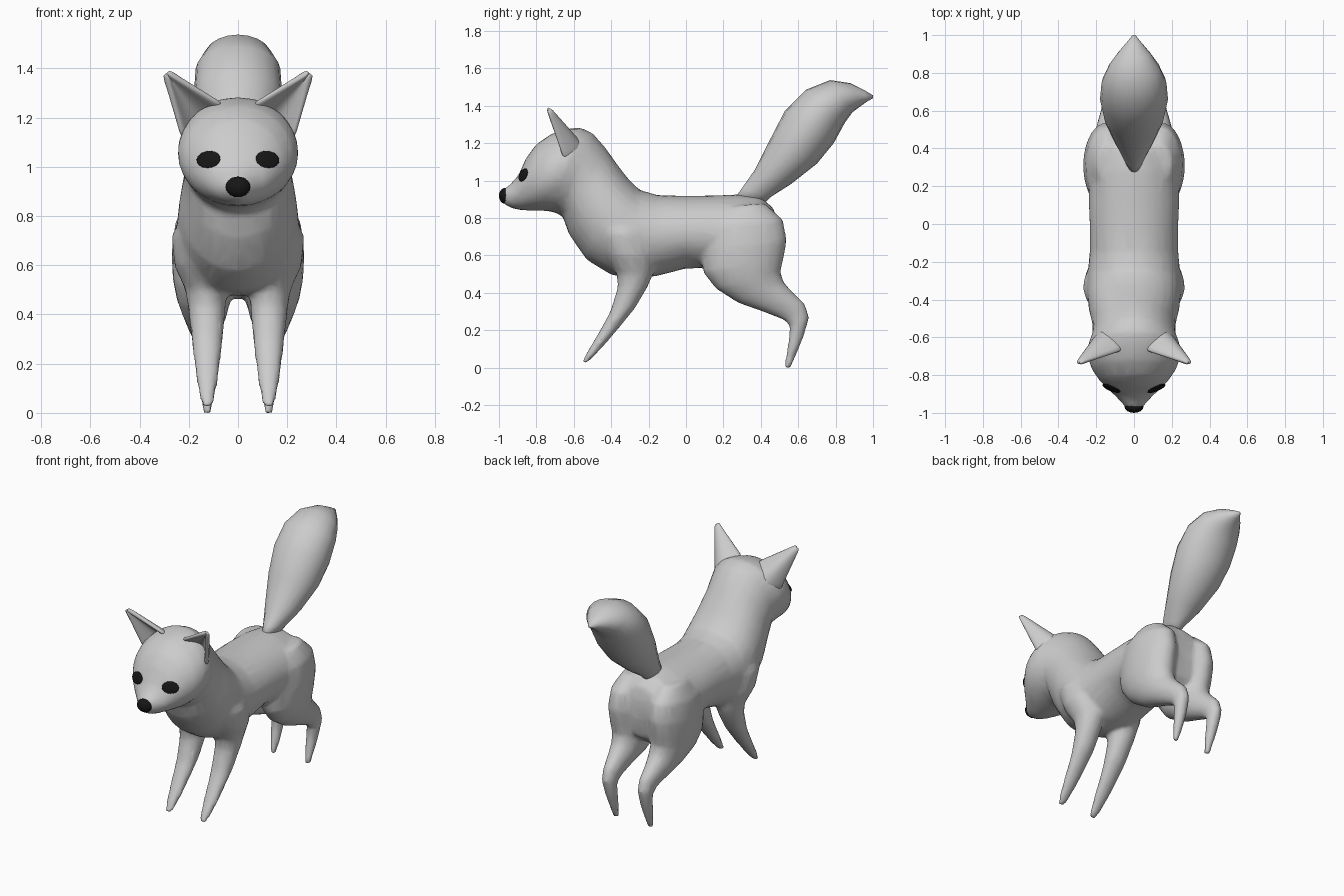
import bpy, bmesh, math
from mathutils import Vector


def material(name, rgb):
    m = bpy.data.materials.new(name)
    m.diffuse_color = (*rgb, 1)
    return m


FUR = material("grey fur", (0.6, 0.6, 0.6))
DARK = material("black", (0.008, 0.008, 0.008))


def loft(bm, rings, sides=20):
    """Skin of oval rings: (y1, z1, y2, z2, centre x, half width)."""
    loops = []
    for y1, z1, y2, z2, cx, w in rings:
        a, b = Vector((cx, y1, z1)), Vector((cx, y2, z2))
        mid, half = (a + b) / 2, (a - b) / 2
        loop = []
        for i in range(sides):
            t = 2 * math.pi * i / sides
            loop.append(bm.verts.new(mid + half * math.cos(t) + Vector((w * math.sin(t), 0, 0))))
        loops.append(loop)
    for p, q in zip(loops, loops[1:]):
        for i in range(sides):
            j = (i + 1) % sides
            bm.faces.new((p[i], p[j], q[j], q[i]))
    bm.faces.new(loops[0])
    bm.faces.new(loops[-1])


def finish(bm, name, mat):
    bmesh.ops.recalc_face_normals(bm, faces=bm.faces)
    me = bpy.data.meshes.new(name)
    bm.to_mesh(me)
    bm.free()
    me.materials.append(mat)
    ob = bpy.data.objects.new(name, me)
    bpy.context.collection.objects.link(ob)
    me.shade_smooth()
    return ob


# Rump, trunk, neck and head: top point, bottom point, half width
TRUNK = [
    (0.49, 0.76, 0.49, 0.64, 0.08), (0.47, 0.85, 0.47, 0.52, 0.17),
    (0.40, 0.91, 0.40, 0.46, 0.22), (0.28, 0.925, 0.26, 0.48, 0.24),
    (0.14, 0.92, 0.10, 0.53, 0.24), (0.00, 0.918, 0.00, 0.53, 0.235),
    (-0.15, 0.922, -0.15, 0.49, 0.235), (-0.25, 0.95, -0.27, 0.475, 0.245),
    (-0.31, 1.01, -0.40, 0.495, 0.25), (-0.37, 1.09, -0.53, 0.575, 0.24),
    (-0.43, 1.175, -0.625, 0.71, 0.22), (-0.50, 1.255, -0.66, 0.81, 0.22),
    (-0.57, 1.285, -0.72, 0.835, 0.245), (-0.64, 1.275, -0.77, 0.838, 0.245),
    (-0.72, 1.25, -0.81, 0.838, 0.225), (-0.80, 1.195, -0.85, 0.84, 0.185),
    (-0.855, 1.12, -0.89, 0.842, 0.14), (-0.895, 1.03, -0.93, 0.85, 0.095),
    (-0.94, 0.978, -0.965, 0.868, 0.06), (-0.985, 0.95, -0.985, 0.885, 0.035),
]
# Legs: rear or front edge points, centre x, half width
HIND = [
    (0.42, 0.88, 0.22, 0.86, 0.13, 0.07), (0.52, 0.79, 0.10, 0.76, 0.14, 0.115),
    (0.54, 0.68, 0.08, 0.62, 0.145, 0.125), (0.52, 0.57, 0.09, 0.51, 0.145, 0.12),
    (0.505, 0.51, 0.16, 0.42, 0.14, 0.11), (0.525, 0.455, 0.28, 0.345, 0.135, 0.09),
    (0.57, 0.405, 0.42, 0.295, 0.135, 0.068), (0.635, 0.345, 0.52, 0.255, 0.13, 0.05),
    (0.66, 0.27, 0.555, 0.225, 0.13, 0.043), (0.635, 0.18, 0.548, 0.15, 0.127, 0.038),
    (0.595, 0.08, 0.535, 0.07, 0.125, 0.03), (0.56, -0.005, 0.525, -0.002, 0.125, 0.018),
]
FORE = [
    (-0.42, 0.83, -0.28, 0.83, 0.15, 0.06), (-0.47, 0.72, -0.20, 0.72, 0.155, 0.115),
    (-0.43, 0.60, -0.17, 0.60, 0.15, 0.11), (-0.37, 0.50, -0.175, 0.50, 0.13, 0.085),
    (-0.365, 0.43, -0.20, 0.44, 0.127, 0.077), (-0.405, 0.30, -0.27, 0.32, 0.125, 0.066),
    (-0.465, 0.19, -0.355, 0.215, 0.125, 0.054), (-0.525, 0.09, -0.445, 0.11, 0.125, 0.041),
    (-0.562, 0.022, -0.52, 0.03, 0.125, 0.024),
]
bm = bmesh.new()
loft(bm, [(*r[:4], 0, r[4]) for r in TRUNK], 28)
for side in (1, -1):
    for leg in (HIND, FORE):
        loft(bm, [(*r[:4], side * r[4], r[5]) for r in leg])
body = finish(bm, "body", FUR)

# Fuse trunk and legs into one skin
fuse = body.modifiers.new("fuse", 'REMESH')
fuse.mode = 'VOXEL'
fuse.voxel_size = 0.014
fuse.use_smooth_shade = True
blend = body.modifiers.new("blend", 'SMOOTH')
blend.factor, blend.iterations = 0.5, 8
thin = body.modifiers.new("thin", 'DECIMATE')
thin.ratio = 0.15

# Bushy tail
bm = bmesh.new()
loft(bm, [(*r[:4], 0, r[4]) for r in [
    (0.25, 0.89, 0.40, 0.86, 0.03), (0.30, 0.96, 0.45, 0.91, 0.06),
    (0.37, 1.06, 0.56, 0.98, 0.11), (0.45, 1.22, 0.70, 1.09, 0.16),
    (0.53, 1.375, 0.79, 1.20, 0.18), (0.64, 1.485, 0.85, 1.31, 0.172),
    (0.77, 1.537, 0.89, 1.365, 0.135), (0.88, 1.52, 0.93, 1.395, 0.085),
    (0.95, 1.485, 0.965, 1.42, 0.042), (1.0, 1.455, 1.0, 1.44, 0.008)]])
finish(bm, "tail", FUR)

# Cupped ears, open to the front
for side, label in ((1, "left"), (-1, "right")):
    outer, back, inner = Vector((0.225, -0.655, 1.11)), Vector((0.14, -0.45, 1.17)), Vector((0.055, -0.67, 1.25))
    tip = Vector((0.305, -0.75, 1.40))
    bm = bmesh.new()
    rows = []
    for i in range(7):
        u = i / 6
        row = []
        for j in range(9):
            v = j / 8
            arc = outer * (1 - v) ** 2 + back * 2 * v * (1 - v) + inner * v * v
            p = arc.lerp(tip, 0.92 * u)
            row.append(bm.verts.new((side * p.x, p.y, p.z)))
        rows.append(row)
    for p, q in zip(rows, rows[1:]):
        for j in range(8):
            bm.faces.new((p[j], p[j + 1], q[j + 1], q[j]))
    ear = finish(bm, label + "_ear", FUR)
    thick = ear.modifiers.new("thickness", 'SOLIDIFY')
    thick.thickness, thick.offset = 0.026, 0
    ear.modifiers.new("round", 'SUBSURF').levels = 1
    ear.modifiers["round"].render_levels = 1


def ball(name, centre, size, turn=None):
    bm = bmesh.new()
    bmesh.ops.create_uvsphere(bm, u_segments=16, v_segments=10, radius=1)
    ob = finish(bm, name, DARK)
    ob.location, ob.scale = centre, size
    if turn:
        ob.rotation_euler = turn
    return ob


# Nose
ball("nose", (0, -0.968, 0.918), (0.05, 0.032, 0.042))

# Eyes laid on the face
bpy.context.view_layer.update()
face = body.evaluated_get(bpy.context.evaluated_depsgraph_get())
for side, label in ((1, "left"), (-1, "right")):
    hit, spot, normal, _ = face.ray_cast(Vector((side * 0.12, -2, 1.03)), Vector((0, 1, 0)))
    ball(label + "_eye", spot, (0.052, 0.037, 0.009), normal.to_track_quat('Z', 'Y').to_euler())
